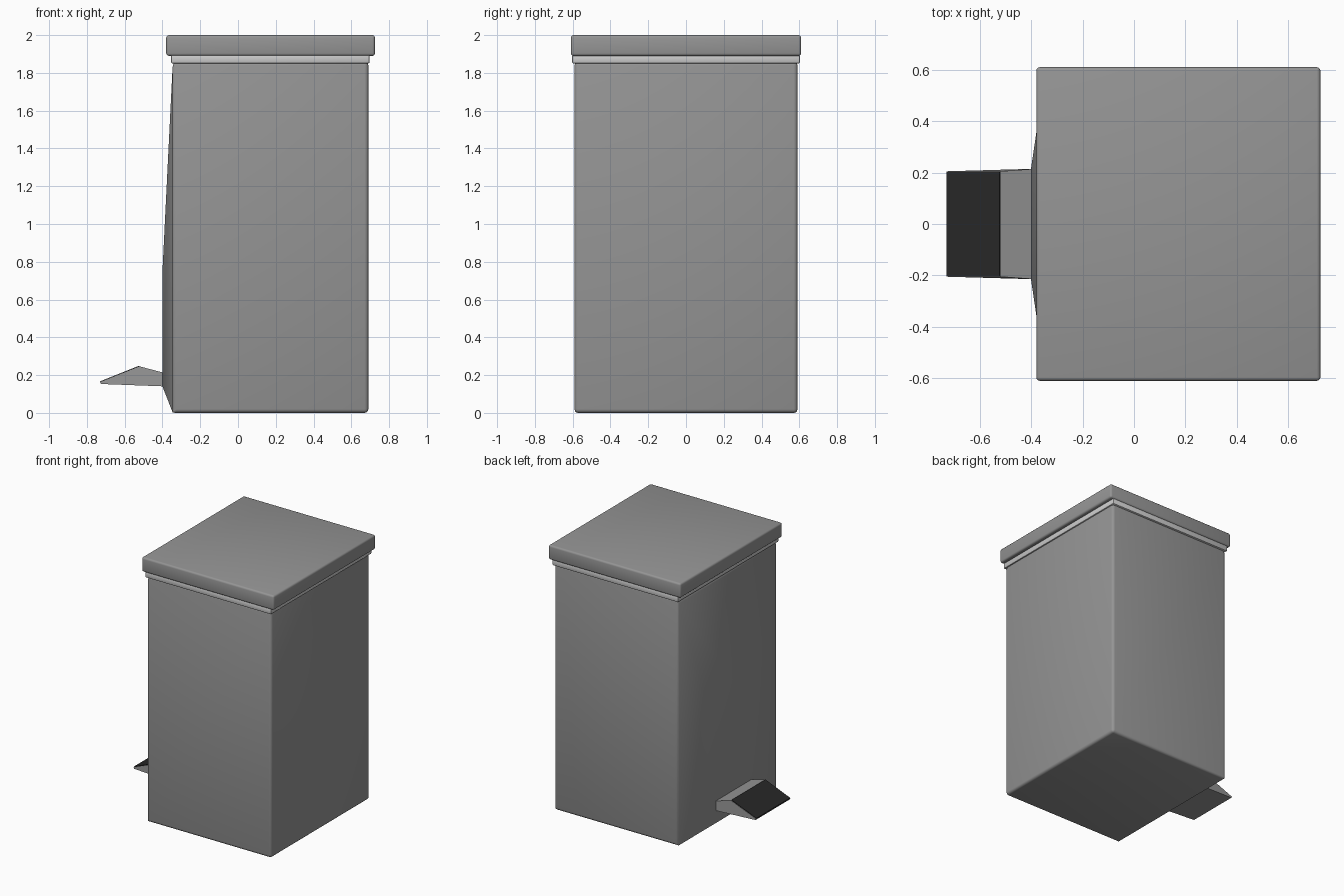
import bpy, bmesh

if "Cube" in bpy.data.objects:
    bpy.data.objects.remove(bpy.data.objects["Cube"])


def material(name, value):
    m = bpy.data.materials.new(name)
    m.diffuse_color = (value, value, value, 1)
    m.use_nodes = True
    m.node_tree.nodes["Principled BSDF"].inputs["Base Color"].default_value = m.diffuse_color
    return m


GREY = material("dark_grey", 0.3)
BLACK = material("black_rubber", 0.02)


def make(name, verts, faces, mat=None, bevel=0, segments=3):
    me = bpy.data.meshes.new(name)
    me.from_pydata(verts, [], faces)
    bm = bmesh.new()
    bm.from_mesh(me)
    bmesh.ops.recalc_face_normals(bm, faces=bm.faces)
    bm.to_mesh(me)
    bm.free()
    ob = bpy.data.objects.new(name, me)
    bpy.context.collection.objects.link(ob)
    if mat:
        me.materials.append(mat)
    bpy.context.view_layer.objects.active = ob
    for o in bpy.context.selected_objects:
        o.select_set(False)
    ob.select_set(True)
    if bevel:
        b = ob.modifiers.new("rounded_edges", "BEVEL")
        b.width, b.segments = bevel, segments
        b.limit_method, b.angle_limit = "ANGLE", 0.9
        bpy.ops.object.modifier_apply(modifier=b.name)
        bpy.ops.object.shade_smooth_by_angle(angle=0.6)
    return ob


def ring(x0, x1, y, z):
    return [(x0, -y, z), (x1, -y, z), (x1, y, z), (x0, y, z)]


SIDES = [(i, (i + 1) % 4, (i + 1) % 4 + 4, i + 4) for i in range(4)]
BOX = [(3, 2, 1, 0), (4, 5, 6, 7)] + SIDES


def box(name, x0, x1, y, z0, z1, **kw):
    return make(name, ring(x0, x1, y, z0) + ring(x0, x1, y, z1), BOX, **kw)


# Bin body: its pedal side rises in four slopes to a flat panel
verts = ring(-0.345, 0.69, 0.59, 0) + ring(-0.345, 0.69, 0.59, 1.86)
verts += [(-0.4, -0.22, 0.14), (-0.4, 0.22, 0.14), (-0.4, 0.22, 0.75), (-0.4, -0.22, 0.75)]
outer, inner = (0, 3, 7, 4), (8, 9, 10, 11)
faces = BOX[:5] + [inner]
faces += [(outer[i], outer[(i + 1) % 4], inner[(i + 1) % 4], inner[i]) for i in range(4)]
make("bin_body", verts, faces, mat=GREY, bevel=0.02)

# Pale rim between body and lid
box("rim", -0.355, 0.697, 0.603, 1.85, 1.895, bevel=0.008, segments=2)

# Overhanging lid
box("lid", -0.38, 0.725, 0.61, 1.89, 2.0, mat=GREY, bevel=0.014)

# Foot pedal: side profile (x, z, half width) extruded across y
profile = [(-0.38, 0.14, 0.215), (-0.725, 0.153, 0.205), (-0.73, 0.163, 0.205),
           (-0.52, 0.246, 0.205), (-0.38, 0.209, 0.215)]


def sweep(name, pts, mat):
    n = len(pts)
    v = [(x, s * w, z) for s in (-1, 1) for x, z, w in pts]
    f = [tuple(range(n)), tuple(range(2 * n - 1, n - 1, -1))]
    f += [(i, (i + 1) % n, (i + 1) % n + n, i + n) for i in range(n)]
    return make(name, v, f, mat=mat)


sweep("pedal", profile, GREY)

# Black tread on the sloping top of the pedal
sweep("pedal_tread", [(-0.73, 0.161, 0.202), (-0.73, 0.167, 0.202),
                      (-0.523, 0.25, 0.202), (-0.52, 0.242, 0.202)], BLACK)
